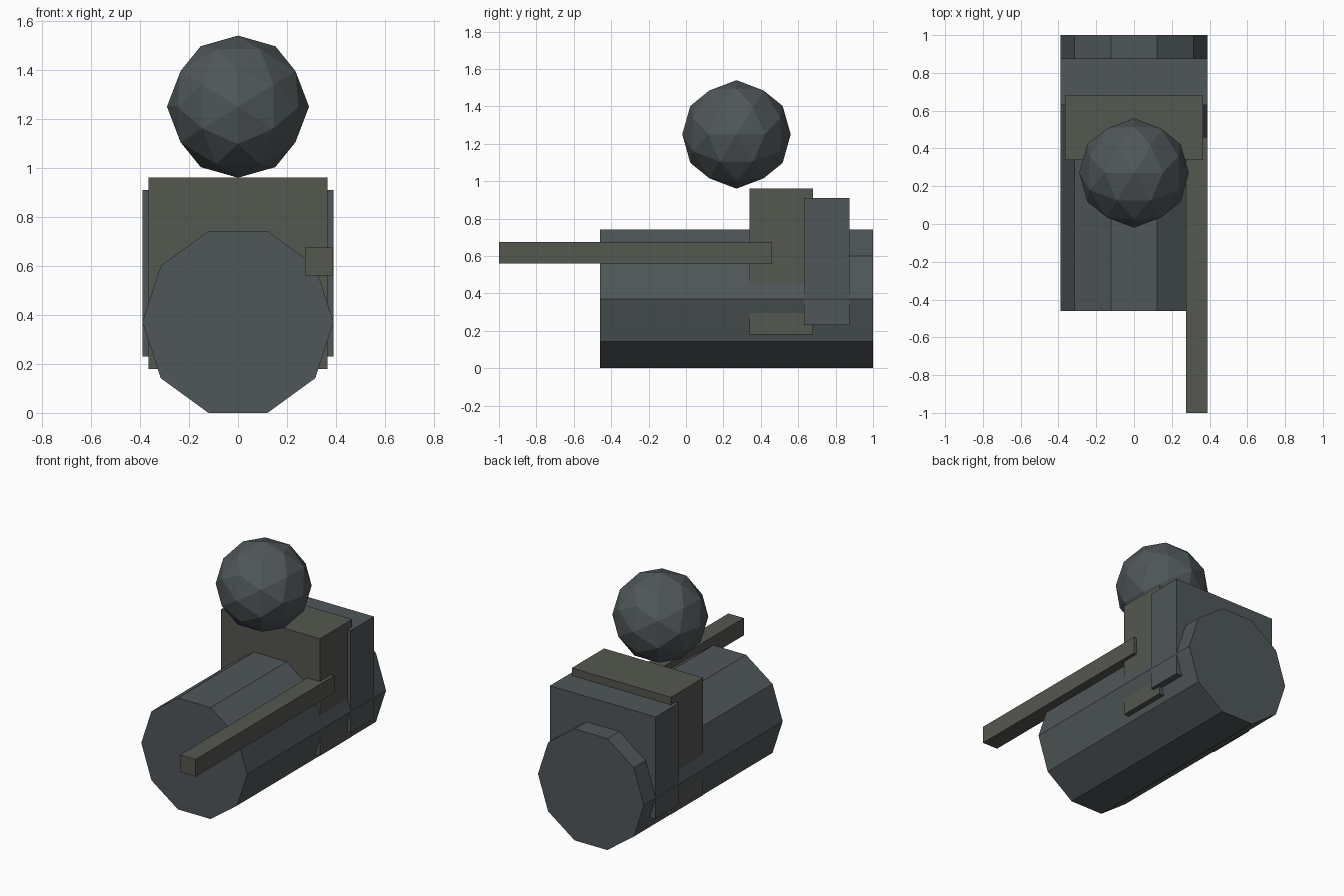
import bpy, bmesh
from math import sin, cos, tau, radians
from mathutils import Matrix, Vector

if "Cube" in bpy.data.objects:
    bpy.data.objects.remove(bpy.data.objects["Cube"])


def material(name, rgb):
    m = bpy.data.materials.new(name)
    m.diffuse_color = (*rgb, 1)
    m.use_nodes = True
    m.node_tree.nodes["Principled BSDF"].inputs["Base Color"].default_value = m.diffuse_color
    return m


STEEL = material("blue_grey", (0.08, 0.095, 0.1))
OLIVE = material("olive_grey", (0.09, 0.095, 0.08))


def finish(name, bm, mat):
    bmesh.ops.recalc_face_normals(bm, faces=bm.faces)
    mesh = bpy.data.meshes.new(name)
    bm.to_mesh(mesh)
    bm.free()
    mesh.materials.append(mat)
    obj = bpy.data.objects.new(name, mesh)
    bpy.context.collection.objects.link(obj)
    return obj


def box(name, x, y, z, mat):
    bm = bmesh.new()
    size = [b - a for a, b in (x, y, z)]
    mid = [(a + b) / 2 for a, b in (x, y, z)]
    bmesh.ops.create_cube(bm, size=1, matrix=Matrix.Translation(mid) @ Matrix.Diagonal((*size, 1)))
    return finish(name, bm, mat)


def prism_along_y(name, radius, sides, z, y0, y1, mat):
    bm = bmesh.new()
    ring = [bm.verts.new((radius * cos(i * tau / sides), y0, z + radius * sin(i * tau / sides)))
            for i in range(sides)]
    cap = bm.faces.new(ring)
    ext = bmesh.ops.extrude_face_region(bm, geom=[cap], use_keep_orig=True)["geom"]
    moved = [v for v in ext if isinstance(v, bmesh.types.BMVert)]
    bmesh.ops.translate(bm, verts=moved, vec=(0, y1 - y0, 0))
    return finish(name, bm, mat)


# Ten-sided body lying along y
prism_along_y("body", 0.39, 10, 0.371, -0.46, 1.0, STEEL)

# Upright blocks wrapped around the body
box("front_block", (-0.365, 0.365), (0.34, 0.68), (0.18, 0.96), OLIVE)
box("rear_block", (-0.389, 0.389), (0.63, 0.875), (0.23, 0.91), STEEL)

# Long bar on the right side
box("side_bar", (0.274, 0.388), (-1.0, 0.46), (0.56, 0.675), OLIVE)

# Faceted ball, turned so edge midpoints lie on the axes
bm = bmesh.new()
bmesh.ops.create_icosphere(bm, subdivisions=2, radius=0.29,
                           matrix=Matrix.Translation(Vector((0, 0.27, 1.25)))
                           @ Matrix.Rotation(radians(-31.717), 4, 'Y'))
finish("ball", bm, STEEL)
